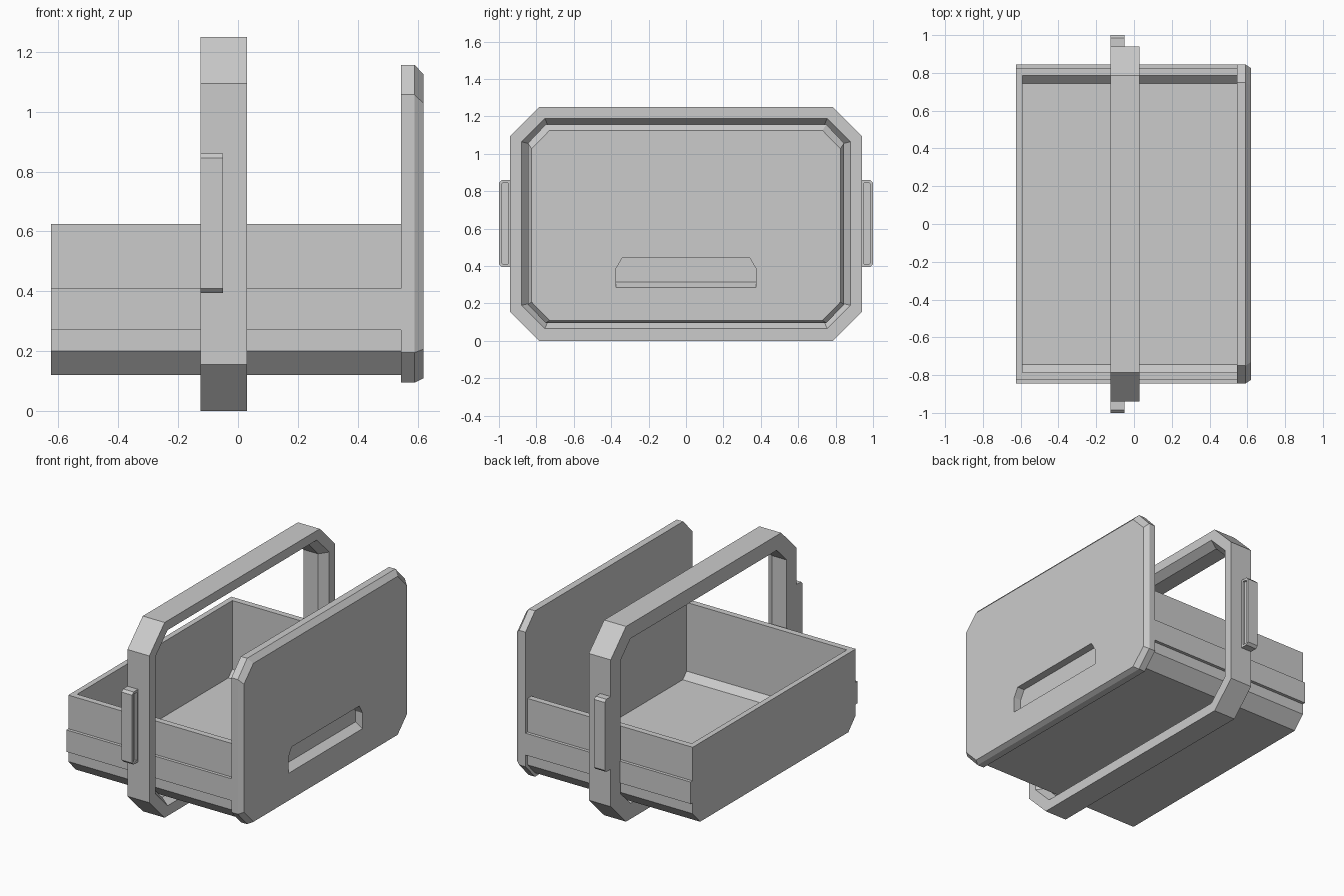
import bpy
import bmesh

old = bpy.data.objects.get("Cube")
if old:
    bpy.data.objects.remove(old, do_unlink=True)

GREY = (0.6, 0.6, 0.6, 1.0)
grey = bpy.data.materials.new("light_grey")
grey.use_nodes = True
grey.diffuse_color = GREY
grey.node_tree.nodes["Principled BSDF"].inputs["Base Color"].default_value = GREY


def loft(name, sections, closed=False):
    """Skin matching (y, z) outlines placed along x; cap the ends unless closed."""
    bm = bmesh.new()
    loops = [[bm.verts.new((x, y, z)) for y, z in pts] for x, pts in sections]
    pairs = list(zip(loops, loops[1:]))
    if closed:
        pairs.append((loops[-1], loops[0]))
    else:
        bm.faces.new(loops[0])
        bm.faces.new(loops[-1])
    for a, b in pairs:
        for i in range(len(a)):
            j = (i + 1) % len(a)
            bm.faces.new((a[i], a[j], b[j], b[i]))
    bmesh.ops.recalc_face_normals(bm, faces=bm.faces[:])
    mesh = bpy.data.meshes.new(name)
    bm.to_mesh(mesh)
    bm.free()
    mesh.materials.append(grey)
    obj = bpy.data.objects.new(name, mesh)
    bpy.context.collection.objects.link(obj)
    return obj


def mirrored(half):
    """Complete a half outline (y > 0, bottom to top) across y = 0."""
    return half + [(-y, z) for y, z in reversed(half)]


def octagon(y, bottom, top, cut_y, cut_z):
    return mirrored([(y - cut_y, bottom), (y, bottom + cut_z),
                     (y, top - cut_z), (y - cut_y, top)])


# Carrying frame: chamfered hoop with a bevelled inner edge on one side
hoop_out = octagon(0.94, 0, 1.25, 0.155, 0.155)
hoop_rim = octagon(0.88, 0.065, 1.19, 0.125, 0.125)
hoop_in = octagon(0.84, 0.1, 1.155, 0.1, 0.1)
loft("carrying_frame", [(-0.125, hoop_out), (0.03, hoop_out), (0.03, hoop_rim),
                        (-0.02, hoop_in), (-0.125, hoop_in)], closed=True)

# Front panel with bevelled outer edge
panel_back = octagon(0.845, 0.095, 1.157, 0.095, 0.1)
panel_face = octagon(0.825, 0.11, 1.125, 0.095, 0.097)
panel = loft("front_panel", [(0.545, panel_back), (0.59, panel_back), (0.62, panel_face)])


# Finger slot cut into the panel, with a sloping lower lip
def slot(bottom):
    return mirrored([(0.375, bottom), (0.375, 0.385), (0.342, 0.442)])


cutter = loft("slot_cutter", [(0.57, slot(0.315)), (0.62, slot(0.285)), (0.66, slot(0.285))])
cutter.hide_render = True
cut = panel.modifiers.new("finger_slot", 'BOOLEAN')
cut.operation = 'DIFFERENCE'
cut.solver = 'EXACT'
cut.object = cutter
bpy.context.view_layer.objects.active = panel
bpy.ops.object.modifier_apply(modifier=cut.name)
bpy.data.objects.remove(cutter, do_unlink=True)

# Drawer tray: chamfered trough and its end wall
outside = [(0.75, 0.12), (0.825, 0.2), (0.825, 0.625)]
inside = [(0.785, 0.625), (0.785, 0.185), (0.745, 0.145)]
trough = mirrored(outside + inside)
loft("drawer_tray", [(-0.59, trough), (0.545, trough)])
end = mirrored(outside)
loft("drawer_end", [(-0.625, end), (-0.59, end)])

for side, word in ((1, "back"), (-1, "front")):
    # Slide rail along the tray side
    rail = [(side * y, z) for y, z in
            ((0.82, 0.27), (0.845, 0.27), (0.845, 0.41), (0.82, 0.41))]
    loft(word + "_rail", [(-0.625, rail), (0.545, rail)])

    # Latch tab on the frame, with a shallow recess
    tab = [(side * y, z) for y, z in
           ((0.93, 0.395), (0.985, 0.395), (1, 0.41),
            (1, 0.845), (0.985, 0.86), (0.93, 0.86))]
    recess = [(side * y, z) for y, z in
              ((0.953, 0.41), (0.978, 0.41), (0.985, 0.417),
               (0.985, 0.838), (0.978, 0.845), (0.953, 0.845))]
    loft(word + "_latch_tab", [(-0.125, tab), (-0.05, tab), (-0.05, recess), (-0.062, recess)])
